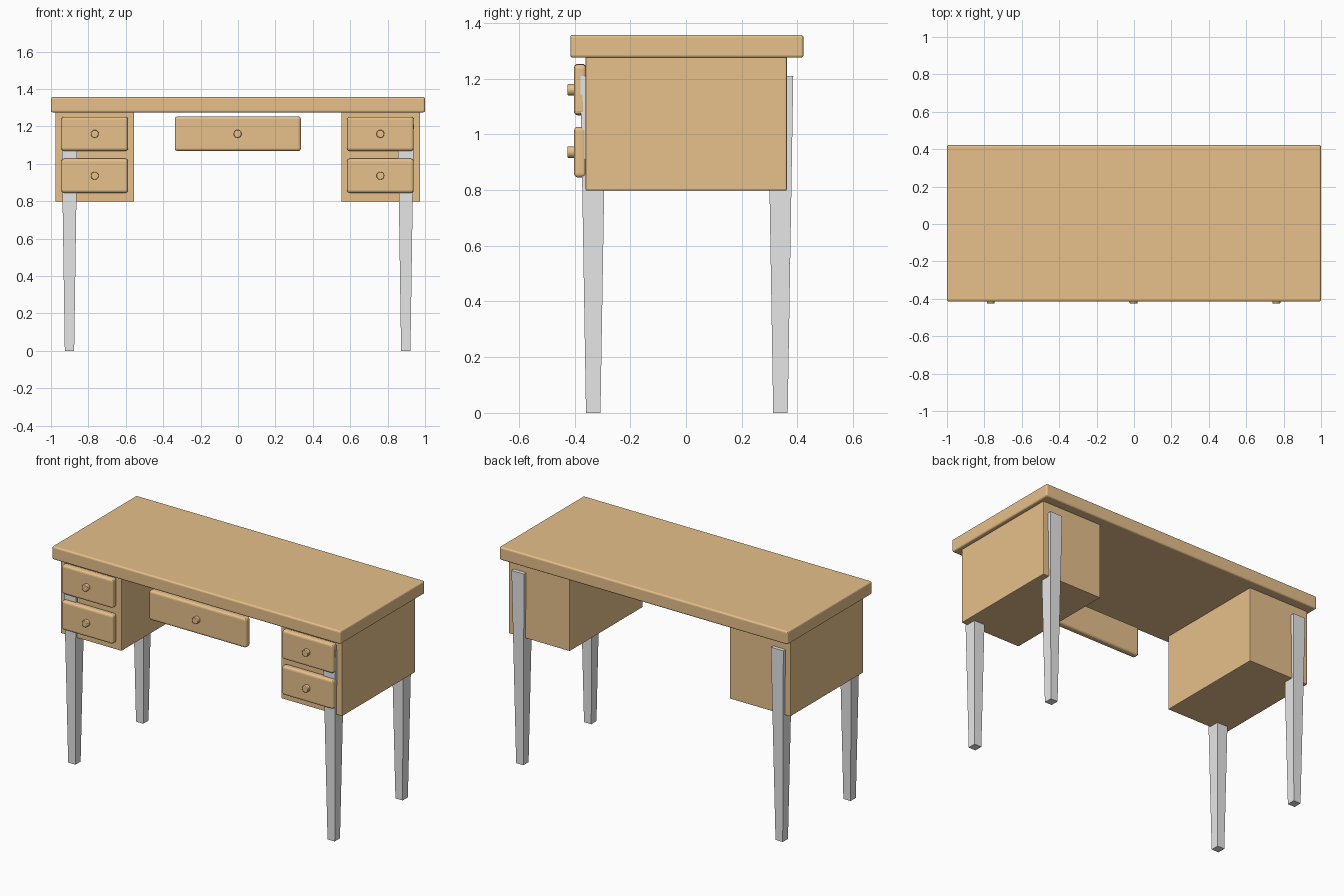
import bpy, bmesh, math
from mathutils import Matrix, Vector

cube = bpy.data.objects.get("Cube")
if cube:
    bpy.data.objects.remove(cube, do_unlink=True)


def material(name, rgb):
    m = bpy.data.materials.new(name)
    m.use_nodes = True
    colour = (*rgb, 1.0)
    m.diffuse_color = colour
    m.node_tree.nodes["Principled BSDF"].inputs["Base Color"].default_value = colour
    return m


wood = material("warm wood", (0.80, 0.53, 0.26))
grey = material("light grey", (0.80, 0.80, 0.80))


def finish(bm, name, mat, bevel=0.0, segments=2, smooth=False):
    me = bpy.data.meshes.new(name)
    bm.to_mesh(me)
    bm.free()
    me.materials.append(mat)
    ob = bpy.data.objects.new(name, me)
    bpy.context.collection.objects.link(ob)
    if bevel:
        mod = ob.modifiers.new("Rounded edges", 'BEVEL')
        mod.width = bevel
        mod.segments = segments
    if smooth:
        bpy.ops.object.select_all(action='DESELECT')
        ob.select_set(True)
        bpy.context.view_layer.objects.active = ob
        bpy.ops.object.shade_smooth_by_angle(angle=math.radians(35))
    return ob


def box(name, x, y, z, bevel, segments=2):
    """Bevelled box from (min, max) extents."""
    bm = bmesh.new()
    bmesh.ops.create_cube(bm, size=1)
    lo, hi = Vector((x[0], y[0], z[0])), Vector((x[1], y[1], z[1]))
    bmesh.ops.scale(bm, vec=hi - lo, verts=bm.verts)
    bmesh.ops.translate(bm, vec=(lo + hi) / 2, verts=bm.verts)
    return finish(bm, name, wood, bevel, segments)


def knob(name, x, z):
    """Round pull, axis along y, with a chamfered face."""
    bm = bmesh.new()
    turn = Matrix.Translation((x, -0.407, z)) @ Matrix.Rotation(math.pi / 2, 4, 'X')
    bmesh.ops.create_cone(bm, cap_ends=True, segments=32, radius1=0.021,
                          radius2=0.021, depth=0.036, matrix=turn)
    return finish(bm, name, wood, 0.003, 2, smooth=True)


def leg(name, x, y):
    """Square leg, wide at the top and narrow at the foot."""
    bm = bmesh.new()
    bmesh.ops.create_cube(bm, size=2)
    for v in bm.verts:
        top = v.co.z > 0
        half_x, half_y = (0.043, 0.046) if top else (0.025, 0.026)
        v.co = (x + v.co.x * half_x, y + v.co.y * half_y, 1.21 if top else 0.0)
    return finish(bm, name, grey)


DRAWER_Y = (-0.402, -0.358)

# Desk top
box("desk_top", (-1.0, 1.0), (-0.415, 0.422), (1.275, 1.357), 0.010, 3)

# Pedestals with two drawers each, and their legs
for side, ped, draw, leg_x in (
        ("right", (-0.977, -0.555), (-0.944, -0.588), -0.901),
        ("left", (0.553, 0.974), (0.583, 0.939), 0.897)):
    box(f"{side}_pedestal", ped, (-0.360, 0.362), (0.798, 1.280), 0.004)
    for level, z in (("upper", 1.160), ("lower", 0.936)):
        box(f"{side}_{level}_drawer", draw, DRAWER_Y, (z - 0.091, z + 0.091), 0.014, 3)
        knob(f"{side}_{level}_knob", sum(draw) / 2, z)
    leg(f"{side}_front_leg", leg_x, -0.333)
    leg(f"{side}_back_leg", leg_x, 0.339)

# Centre drawer front
box("centre_drawer", (-0.338, 0.336), DRAWER_Y, (1.068, 1.253), 0.014, 3)
knob("centre_knob", -0.002, 1.160)
